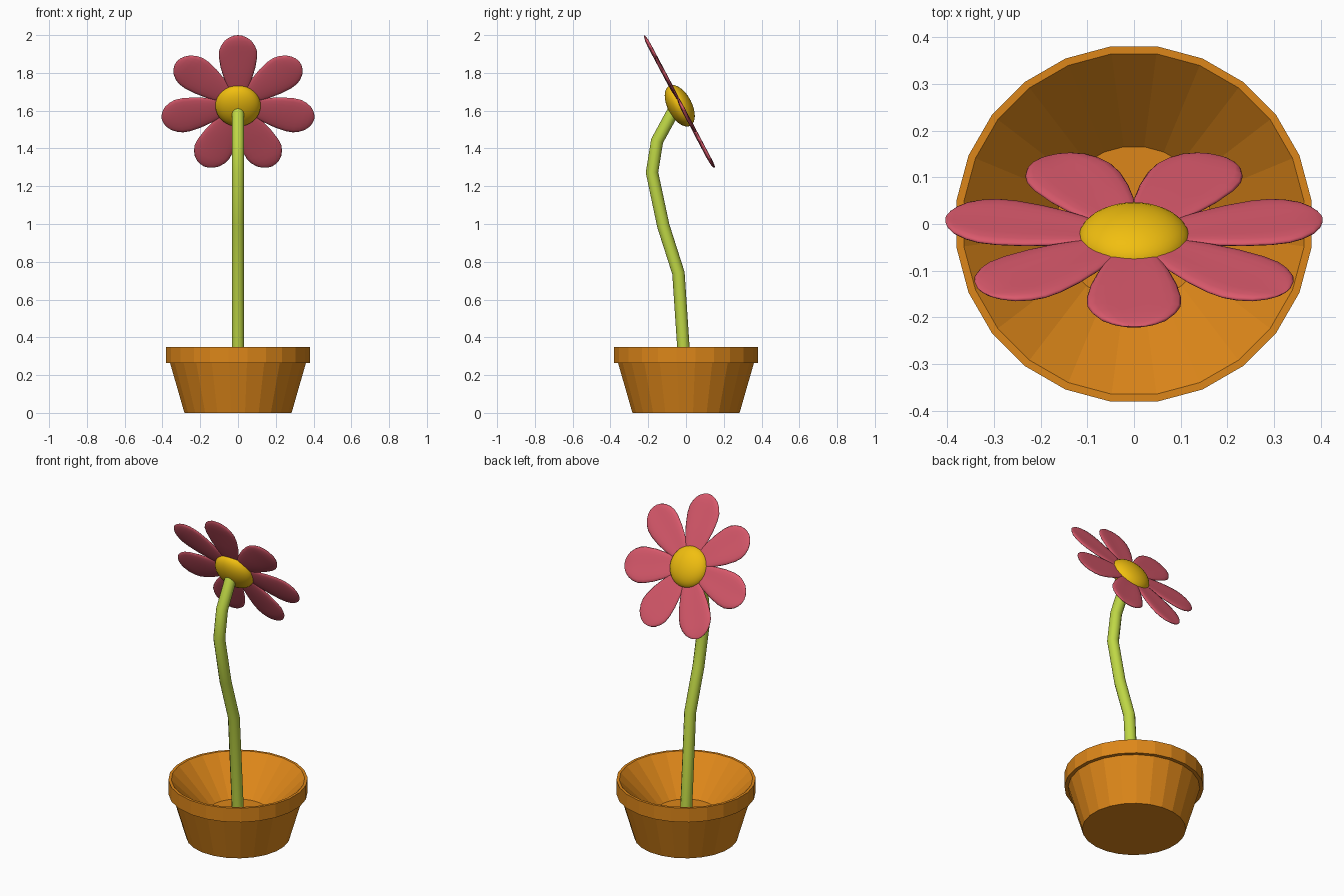
import bpy, bmesh, math
from mathutils import Vector, Matrix

if "Cube" in bpy.data.objects:
    bpy.data.objects.remove(bpy.data.objects["Cube"])


def material(name, color):
    m = bpy.data.materials.new(name)
    m.diffuse_color = (*color, 1)
    m.use_nodes = True
    m.node_tree.nodes["Principled BSDF"].inputs["Base Color"].default_value = m.diffuse_color
    return m


clay = material("clay", (0.72, 0.24, 0.01))
green = material("green", (0.52, 0.68, 0.06))
pink = material("pink", (0.70, 0.10, 0.15))
yellow = material("yellow", (0.88, 0.52, 0.005))


def loft(name, rings, mat, smooth):
    """Skin closed rings of points and cap both ends."""
    bm = bmesh.new()
    loops = [[bm.verts.new(p) for p in ring] for ring in rings]
    n = len(loops[0])
    for a, b in zip(loops, loops[1:]):
        for i in range(n):
            j = (i + 1) % n
            bm.faces.new((a[i], a[j], b[j], b[i]))
    bm.faces.new(loops[0][::-1])
    bm.faces.new(loops[-1])
    bmesh.ops.recalc_face_normals(bm, faces=bm.faces)
    for f in bm.faces:
        f.smooth = smooth and len(f.verts) == 4
    me = bpy.data.meshes.new(name)
    bm.to_mesh(me)
    bm.free()
    me.materials.append(mat)
    ob = bpy.data.objects.new(name, me)
    bpy.context.collection.objects.link(ob)
    return ob


def circle(center, r, u, v, n, phase=0.0):
    return [center + r * (u * math.cos(t) + v * math.sin(t))
            for t in (2 * math.pi * (i + phase) / n for i in range(n))]


X, Y, Z = Vector((1, 0, 0)), Vector((0, 1, 0)), Vector((0, 0, 1))

# Faceted pot with a stepped rim and hollow inside
pot_profile = [(0.286, 0), (0.363, 0.265), (0.384, 0.265), (0.384, 0.35),
               (0.368, 0.35), (0.167, 0.15)]
loft("pot", [circle(Z * z, r, X, Y, 24, 0.5) for r, z in pot_profile], clay, False)

# Bent stem, rings mitred at each bend
path = [Vector((0, y, z)) for y, z in
        [(0, 0.14), (-0.04, 0.74), (-0.12, 0.99), (-0.18, 1.273), (-0.153, 1.44), (-0.06, 1.61)]]
rings = []
for i, p in enumerate(path):
    d = ((p - path[max(i - 1, 0)]).normalized()
         + (path[min(i + 1, len(path) - 1)] - p).normalized()).normalized()
    rings.append(circle(p, 0.033, X, d.cross(X), 12))
loft("stem", rings, green, True)

# Flower head frame: x sideways, up along the petals, facing back and up
up = Vector((0, -0.468, 0.884))
face = Vector((0, 0.884, 0.468))
frame = Matrix((X, up, face)).transposed().to_4x4()
head = Matrix.Translation((0, -0.027, 1.634)) @ frame

# Seven petals, rounded outside and slightly dished on the face
petal_profile = [(0.03, 0.025), (0.10, 0.055), (0.16, 0.076), (0.22, 0.092), (0.28, 0.101),
                 (0.32, 0.1), (0.35, 0.09), (0.38, 0.071), (0.398, 0.049), (0.409, 0.026), (0.413, 0.006)]


def petal_ring(r, w):
    t = 0.016 * min(1, w / 0.08)
    pts = []
    for i in range(20):
        a = 2 * math.pi * i / 20
        s = math.sin(a)
        pts.append(Vector((w * math.cos(a), r, t * s * (1 - 0.55 * s * s if s > 0 else 0.8))))
    return pts


for k in range(7):
    petal = loft(f"petal_{k + 1}", [petal_ring(r, w) for r, w in petal_profile], pink, True)
    petal.matrix_world = head @ Matrix.Rotation(2 * math.pi * k / 7, 4, 'Z')

# Domed flower centre
bpy.ops.mesh.primitive_uv_sphere_add(segments=32, ring_count=16, radius=1)
disc = bpy.context.object
disc.name = "flower_centre"
disc.matrix_world = (Matrix.Translation((0, -0.033, 1.626)) @ frame
                     @ Matrix.Diagonal((0.12, 0.12, 0.064, 1)))
disc.data.materials.append(yellow)
bpy.ops.object.shade_smooth()
